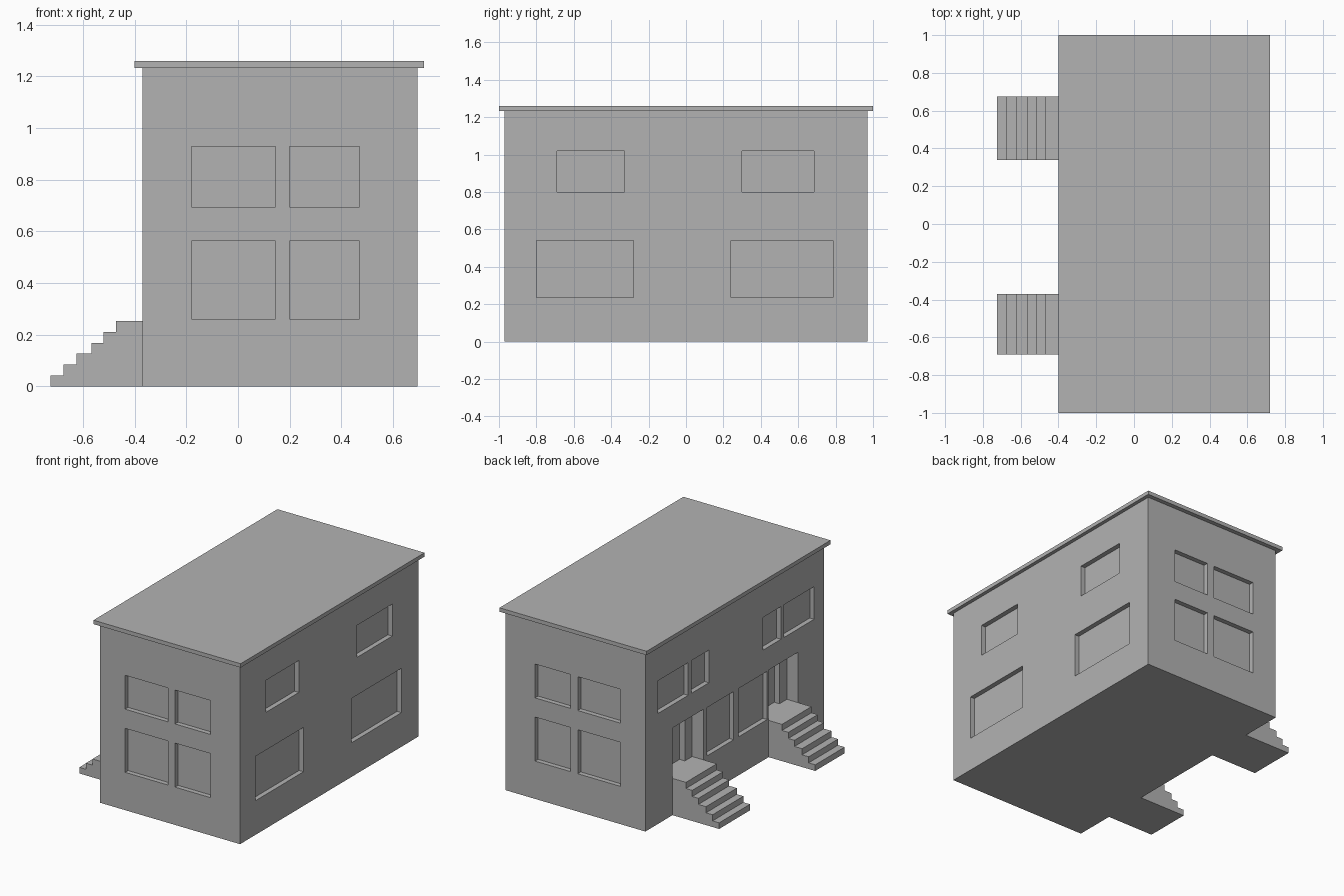
import bpy
import bmesh
from mathutils import Matrix, Vector

if "Cube" in bpy.data.objects:
    bpy.data.objects.remove(bpy.data.objects["Cube"], do_unlink=True)

# One flat grey for the whole building
grey = bpy.data.materials.new("plain_grey")
grey.use_nodes = True
colour = (0.45, 0.45, 0.45, 1)
grey.diffuse_color = colour
grey.node_tree.nodes["Principled BSDF"].inputs["Base Color"].default_value = colour

X0, X1, Y = -0.37, 0.695, 0.97      # outer wall planes
WALL_TOP, ROOF_TOP = 1.233, 1.26
FLOOR = 0.253                       # landing and porch floor height
INSET = 0.033                       # window depth
PORCH, DOOR = 0.085, 0.125          # porch and door depths
OUT = 0.02                          # cutter overshoot outside the wall


def finish(name, bm):
    bmesh.ops.recalc_face_normals(bm, faces=bm.faces)
    mesh = bpy.data.meshes.new(name)
    bm.to_mesh(mesh)
    bm.free()
    mesh.materials.append(grey)
    obj = bpy.data.objects.new(name, mesh)
    bpy.context.scene.collection.objects.link(obj)
    return obj


def add_box(bm, x, y, z):
    size = Vector((x[1] - x[0], y[1] - y[0], z[1] - z[0]))
    mid = Vector((sum(x) / 2, sum(y) / 2, sum(z) / 2))
    bmesh.ops.create_cube(bm, size=1, matrix=Matrix.Translation(mid) @ Matrix.Diagonal(size).to_4x4())


def boxes(name, items):
    bm = bmesh.new()
    for item in items:
        add_box(bm, *item)
    return finish(name, bm)


def cut(target, items):
    """Carve the boxes out of the target and discard the cutter."""
    cutter = boxes("cutter", items)
    cutter.hide_render = True
    mod = target.modifiers.new("openings", "BOOLEAN")
    mod.operation = "DIFFERENCE"
    mod.solver = "EXACT"
    mod.object = cutter
    bpy.context.view_layer.update()
    graph = bpy.context.evaluated_depsgraph_get()
    carved = bpy.data.meshes.new_from_object(target.evaluated_get(graph))
    target.modifiers.clear()
    target.data = carved
    bpy.data.objects.remove(cutter, do_unlink=True)


walls = boxes("walls", [((X0, X1), (-Y, Y), (0, WALL_TOP))])
boxes("roof_slab", [((-0.4, 0.72), (-1, 1), (WALL_TOP, ROOF_TOP))])

windows = []

# End walls: the same four windows front and back
for x in ((-0.18, 0.145), (0.2, 0.47)):
    for z in ((0.26, 0.563), (0.695, 0.928)):
        windows.append((x, (-Y - OUT, -Y + INSET), z))
        windows.append((x, (Y - INSET, Y + OUT), z))

# Plain long side
for y, z in (((-0.69, -0.33), (0.8, 1.02)), ((0.3, 0.685), (0.8, 1.02)),
             ((-0.8, -0.28), (0.235, 0.54)), ((0.24, 0.785), (0.235, 0.54))):
    windows.append(((X1 - INSET, X1 + OUT), y, z))

# Entrance side: upper pairs and the two lower middle windows
entrance_x = (X0 - OUT, X0 + INSET)
for y in ((0.505, 0.835), (0.28, 0.47), (-0.505, -0.31), (-0.865, -0.54)):
    windows.append((entrance_x, y, (0.76, 0.985)))
for y in ((0.01, 0.3), (-0.355, -0.045)):
    windows.append((entrance_x, y, (0.265, 0.597)))

# Recessed porches, then a deeper door within each
entries = ((0.34, 0.675), (-0.69, -0.37))
porches = [((X0 - OUT, X0 + PORCH), y, (FLOOR, 0.6)) for y in entries]
doors = [((X0 + PORCH - OUT, X0 + DOOR), (a + 0.08, b - 0.08), (FLOOR, 0.585))
         for a, b in entries]
cut(walls, windows + porches)
cut(walls, doors)

# Solid stairs: stepped profile extruded across the entry width
edges = (-0.725, -0.675, -0.625, -0.567, -0.52, -0.472)
rise = FLOOR / len(edges)
profile = [(X0, 0), (edges[0], 0)]
for i, x in enumerate(edges):
    if i:
        profile.append((x, i * rise))
    profile.append((x, (i + 1) * rise))
profile.append((X0, FLOOR))

for name, (a, b) in zip(("rear_stairs", "front_stairs"), entries):
    bm = bmesh.new()
    face = bm.faces.new([bm.verts.new((x, a, z)) for x, z in profile])
    side = bmesh.ops.extrude_face_region(bm, geom=[face])
    moved = [v for v in side["geom"] if isinstance(v, bmesh.types.BMVert)]
    bmesh.ops.translate(bm, verts=moved, vec=(0, b - a, 0))
    finish(name, bm)
